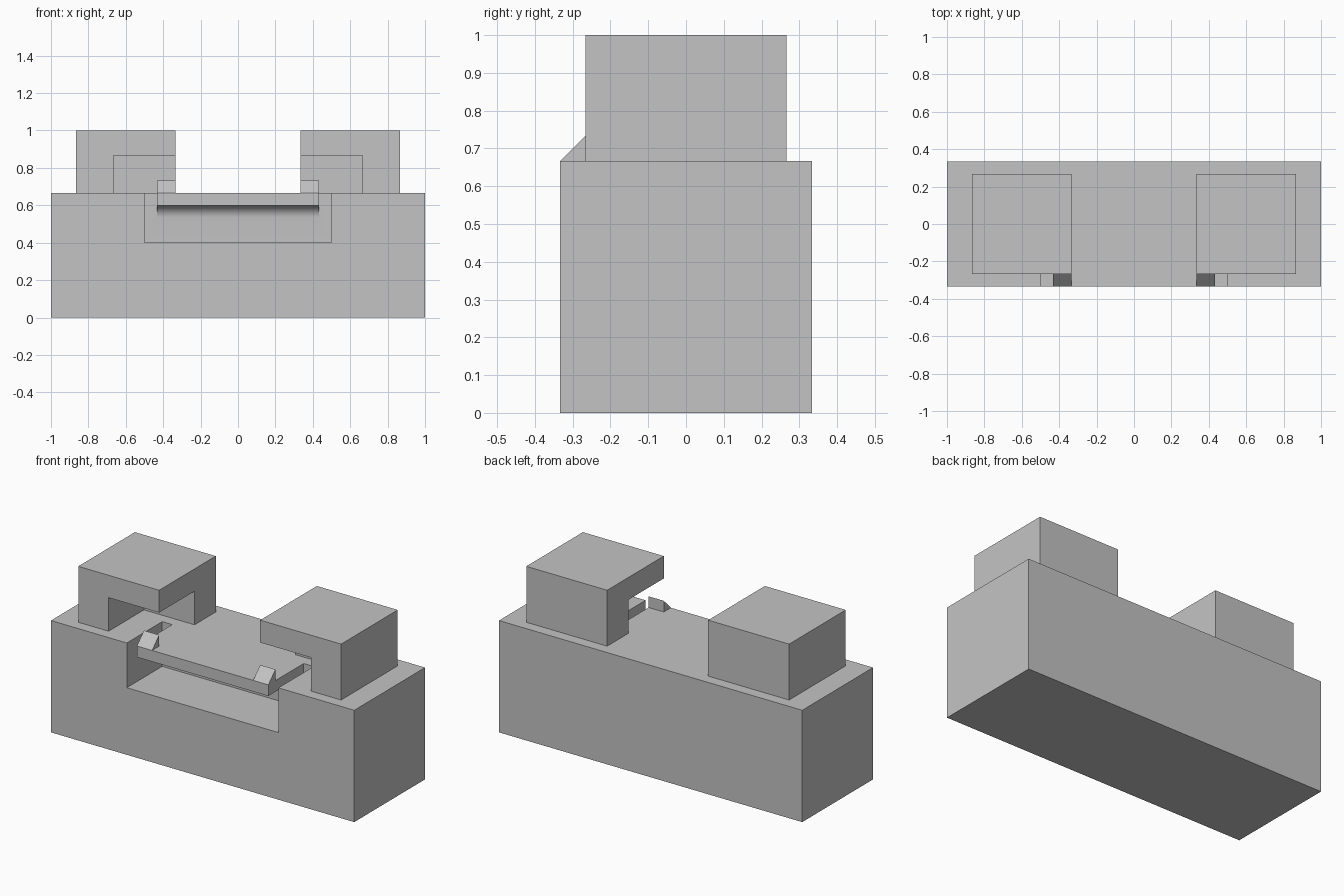
import bpy, bmesh, math

if "Cube" in bpy.data.objects:
    bpy.data.objects.remove(bpy.data.objects["Cube"])

U = 1 / 15  # the whole design sits on this module

grey = bpy.data.materials.new("plain_grey")
grey.use_nodes = True
grey.diffuse_color = (0.55, 0.55, 0.55, 1)
grey.node_tree.nodes["Principled BSDF"].inputs["Base Color"].default_value = grey.diffuse_color


def prism(name, profile, x0, x1):
    """Extrude a (y, z) profile, in modules, along x."""
    bm = bmesh.new()
    face = bm.faces.new([bm.verts.new((x0 * U, y * U, z * U)) for y, z in profile])
    grown = bmesh.ops.extrude_face_region(bm, geom=[face])["geom"]
    moved = [g for g in grown if isinstance(g, bmesh.types.BMVert)]
    bmesh.ops.translate(bm, verts=moved, vec=((x1 - x0) * U, 0, 0))
    bmesh.ops.recalc_face_normals(bm, faces=bm.faces)
    mesh = bpy.data.meshes.new(name)
    bm.to_mesh(mesh)
    bm.free()
    mesh.materials.append(grey)
    obj = bpy.data.objects.new(name, mesh)
    bpy.context.collection.objects.link(obj)
    return obj


def box(name, x0, x1, y0, y1, z0, z1):
    return prism(name, [(y0, z0), (y1, z0), (y1, z1), (y0, z1)], x0, x1)


def select(obj):
    bpy.ops.object.select_all(action="DESELECT")
    obj.select_set(True)
    bpy.context.view_layer.objects.active = obj


def combine(obj, tool, operation):
    """Apply a boolean and drop the tool object."""
    mod = obj.modifiers.new(operation.lower(), "BOOLEAN")
    mod.operation = operation
    mod.solver = "EXACT"
    mod.object = tool
    select(obj)
    bpy.ops.object.modifier_apply(modifier=mod.name)
    bpy.data.objects.remove(tool)


# Base block with an open pocket in its front
base = box("base_block", -15, 15, -5, 5, 0, 10)
combine(base, box("pocket_cutter", -7.5, 7.5, -6, 0, 6, 12), "DIFFERENCE")

# Cantilever plate over the pocket, with a rounded root underneath
fillet = [(-1 + math.sin(a), 8 + math.cos(a))
          for a in (math.pi / 2 * i / 12 for i in range(13))]
plate = [(-5, 9)] + fillet + [(1, 8), (1, 10), (-5, 10)]
combine(base, prism("clip_plate", plate, -6.5, 6.5), "UNION")
select(base)
bpy.ops.object.shade_smooth_by_angle(angle=math.radians(30))

# Mirrored towers with an undercut inner front corner, and wedge catches
for side, s in (("left", 1), ("right", -1)):
    tower = box(side + "_tower", 5 * s, 13 * s, -4, 4, 10, 15)
    combine(tower, box("undercut_cutter", 3 * s, 10 * s, -6, 1, 8, 13), "DIFFERENCE")
    prism(side + "_catch", [(-5, 10), (-4, 10), (-4, 11)], 5 * s, 6.5 * s)
